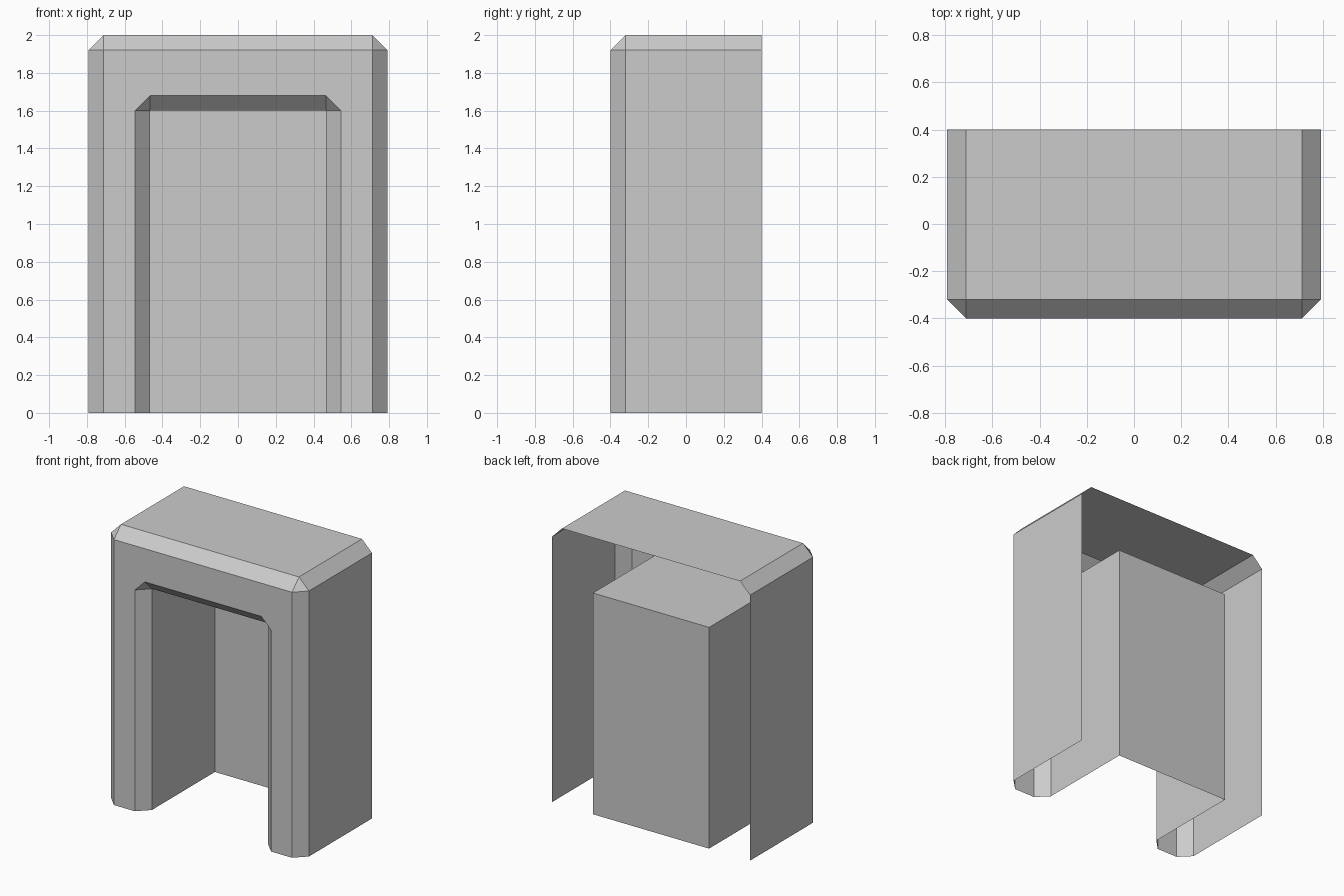
import bpy, bmesh, math

if "Cube" in bpy.data.objects:
    bpy.data.objects.remove(bpy.data.objects["Cube"])

C = 0.08                      # chamfer size
W, H, D = 0.792, 2.0, 0.4     # outer half width, height, half depth
RW, RH = 0.465, 1.6           # recess half width and height


def arch(w, h, cut, y):
    """Open arch outline, optionally with cut upper corners."""
    left = [(-w, 0), (-w, h - cut), (-w + cut, h)]
    pts = left + [(-x, z) for x, z in reversed(left)]
    return [bm.verts.new((x, y, z)) for x, z in pts]


bm = bmesh.new()

# Sections from the open back, over the front frame, into the recess
sections = [
    arch(W, H, C, D),
    arch(W, H, C, C - D),
    arch(W - C, H - C, 0, -D),
    arch(RW + C, RH + C, C, -D),
    arch(RW, RH, 0, C - D),
    arch(RW, RH, 0, D),
]
for p, q in zip(sections, sections[1:]):
    for i in range(5):
        bm.faces.new((p[i], q[i], q[i + 1], p[i + 1]))

# Recess back panel
bm.faces.new(reversed(sections[-1]))

# Collapse square corners, merge coplanar front facets
bmesh.ops.remove_doubles(bm, verts=bm.verts[:], dist=1e-4)
bmesh.ops.dissolve_limit(bm, angle_limit=math.radians(1),
                         verts=bm.verts[:], edges=bm.edges[:])

mesh = bpy.data.meshes.new("doorway_surround")
bm.to_mesh(mesh)
bm.free()
bpy.context.collection.objects.link(bpy.data.objects.new("doorway_surround", mesh))
